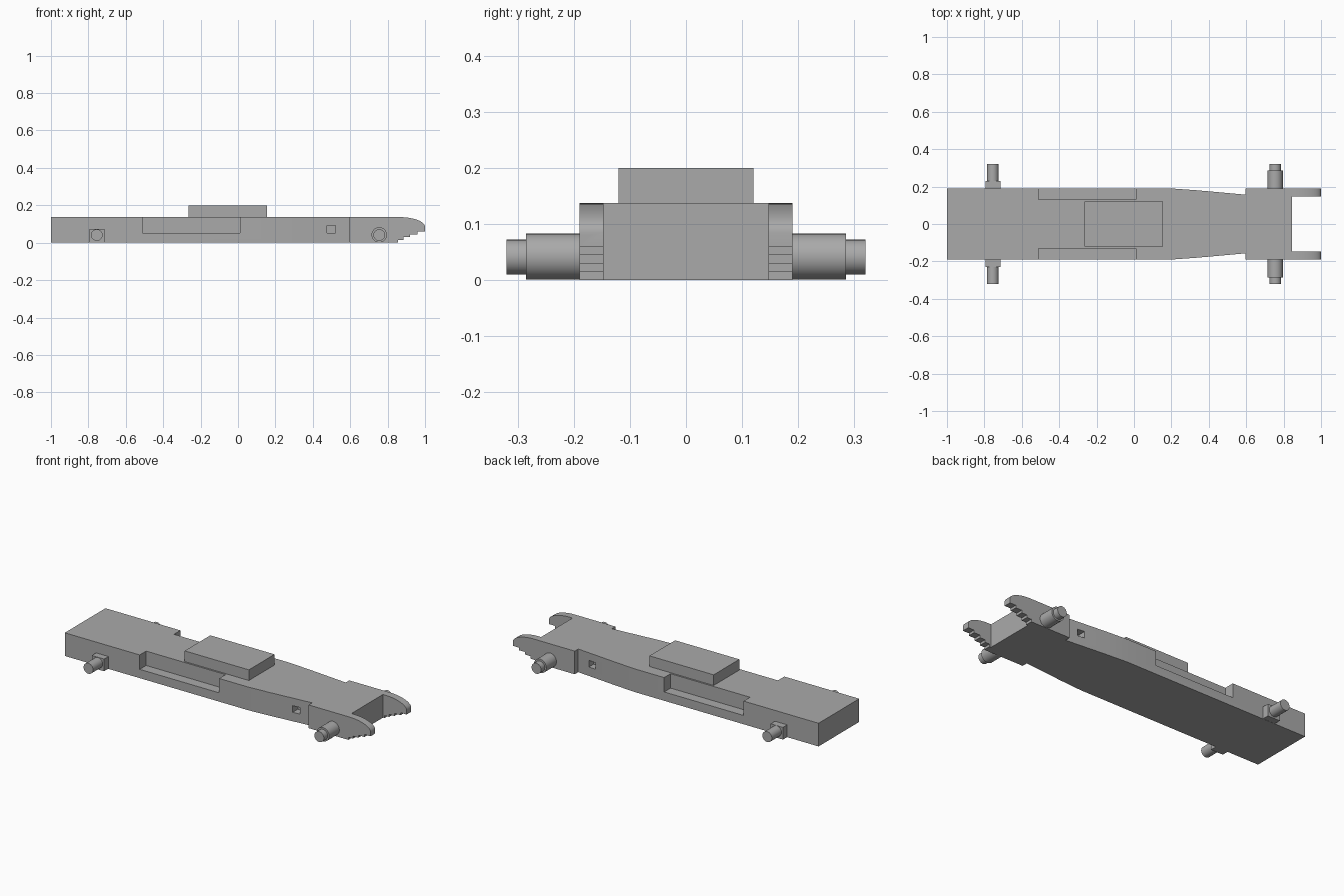
import bpy, bmesh, math
from mathutils import Matrix, Vector

cube = bpy.data.objects.get("Cube")
if cube:
    bpy.data.objects.remove(cube, do_unlink=True)

grey = bpy.data.materials.new("plain grey")
grey.use_nodes = True
colour = (0.4, 0.4, 0.4, 1)
grey.diffuse_color = colour
grey.node_tree.nodes["Principled BSDF"].inputs["Base Color"].default_value = colour


def finish(name, bm):
    bmesh.ops.recalc_face_normals(bm, faces=bm.faces)
    mesh = bpy.data.meshes.new(name)
    bm.to_mesh(mesh)
    bm.free()
    mesh.materials.append(grey)
    obj = bpy.data.objects.new(name, mesh)
    bpy.context.collection.objects.link(obj)
    return obj


def prism(name, points, offset):
    """Extrude a flat outline along an offset vector."""
    bm = bmesh.new()
    face = bm.faces.new([bm.verts.new(p) for p in points])
    new = bmesh.ops.extrude_face_region(bm, geom=[face])["geom"]
    bmesh.ops.translate(bm, vec=Vector(offset),
                        verts=[v for v in new if isinstance(v, bmesh.types.BMVert)])
    return finish(name, bm)


def box(name, x0, x1, y0, y1, z0, z1):
    return prism(name, [(x0, y0, z0), (x1, y0, z0), (x1, y1, z0), (x0, y1, z0)],
                 (0, 0, z1 - z0))


def peg(name, x, z, radius, y0, y1):
    bm = bmesh.new()
    place = Matrix.Translation((x, (y0 + y1) / 2, z)) @ Matrix.Rotation(math.pi / 2, 4, "X")
    bmesh.ops.create_cone(bm, cap_ends=True, segments=32, radius1=radius, radius2=radius,
                          depth=abs(y1 - y0), matrix=place)
    return finish(name, bm)


def smooth(obj):
    bpy.ops.object.select_all(action="DESELECT")
    obj.select_set(True)
    bpy.context.view_layer.objects.active = obj
    bpy.ops.object.shade_smooth_by_angle(angle=math.radians(30))


def boolean(target, tool, operation):
    mod = target.modifiers.new(tool.name, "BOOLEAN")
    mod.operation, mod.object, mod.solver = operation, tool, "EXACT"
    bpy.context.view_layer.objects.active = target
    bpy.ops.object.modifier_apply(modifier=mod.name)
    bpy.data.objects.remove(tool, do_unlink=True)


TOP = 0.137

# Chassis plan: straight rear, tapered waist, wide nose with two prongs
half = [(-1, 0.19), (0.2, 0.19), (0.34, 0.18), (0.595, 0.157), (0.595, 0.19),
        (1, 0.19), (1, 0.147), (0.845, 0.147)]
plan = [(x, y, 0) for x, y in half] + [(x, -y, 0) for x, y in reversed(half)]
chassis = prism("chassis", plan, (0, 0, TOP))

# Rounded nose above, stepped teeth below
nose = [(-1.1, -0.1), (-1.1, 0.2), (0.8, 0.2), (0.8, TOP + 0.001), (0.86, TOP)]
for i in range(1, 13):
    a = math.radians(90 - i * 7.5)
    nose.append((0.86 + 0.14 * math.cos(a), 0.085 + (TOP - 0.085) * math.sin(a)))
for i, x in enumerate([0.96, 0.92, 0.885, 0.855]):
    z = 0.06 - i * 0.015
    nose += [(1 if i == 0 else last, z), (x, z)]
    last = x
nose.append((last, -0.1))
boolean(chassis, prism("nose_shape", [(x, -0.3, z) for x, z in nose], (0, 0.6, 0)), "INTERSECT")

# Side recesses and small square sockets
for s in (-1, 1):
    boolean(chassis, box("recess", -0.51, 0.01, s * 0.13, s * 0.3, 0.052, 0.3), "DIFFERENCE")
    boolean(chassis, box("socket", 0.475, 0.52, s * 0.12, s * 0.3, 0.053, 0.092), "DIFFERENCE")
smooth(chassis)

# Raised top block
box("top_block", -0.265, 0.155, -0.12, 0.12, TOP, 0.2)

# Wheel pegs on both sides
for side, s in (("right", -1), ("left", 1)):
    box(side + "_rear_peg_mount", -0.795, -0.715, s * 0.18, s * 0.23, 0.001, 0.073)
    smooth(peg(side + "_rear_peg", -0.755, 0.041, 0.031, s * 0.22, s * 0.32))
    smooth(peg(side + "_front_axle_sleeve", 0.755, 0.042, 0.041, s * 0.18, s * 0.285))
    smooth(peg(side + "_front_peg", 0.755, 0.041, 0.031, s * 0.28, s * 0.32))
